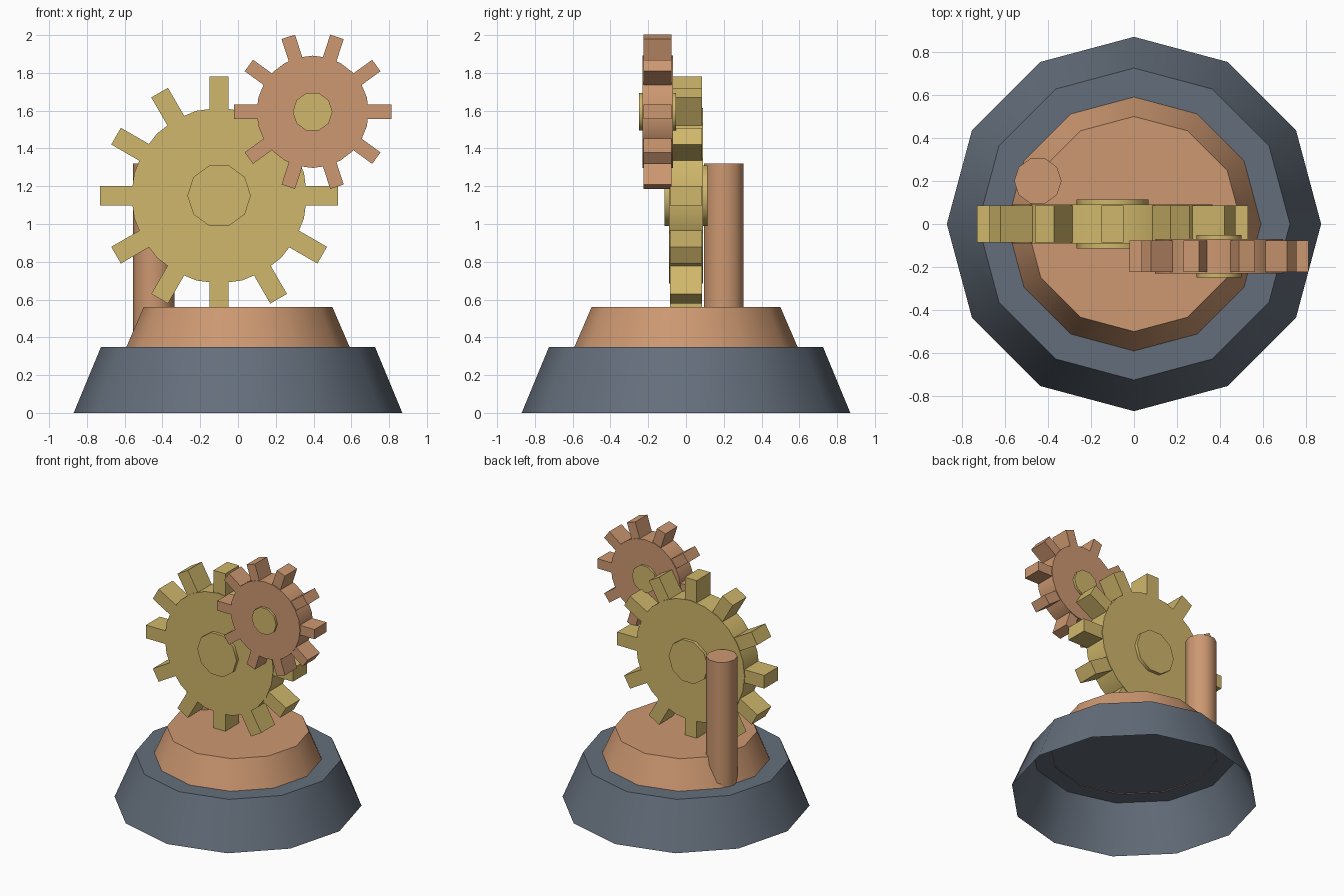
import bpy, bmesh
from math import cos, sin, tau, radians
from mathutils import Matrix, Vector

default = bpy.data.objects.get("Cube")
if default:
    bpy.data.objects.remove(default, do_unlink=True)


def make_material(name, rgb):
    mat = bpy.data.materials.new(name)
    mat.use_nodes = True
    mat.diffuse_color = (*rgb, 1)
    mat.node_tree.nodes["Principled BSDF"].inputs["Base Color"].default_value = (*rgb, 1)
    return mat


slate = make_material("slate grey", (0.127, 0.156, 0.198))
copper = make_material("copper", (0.61, 0.314, 0.165))
brass = make_material("brass", (0.63, 0.474, 0.147))


def finish(name, bm, mat, smooth=True):
    bmesh.ops.recalc_face_normals(bm, faces=bm.faces[:])
    mesh = bpy.data.meshes.new(name)
    bm.to_mesh(mesh)
    bm.free()
    mesh.materials.append(mat)
    obj = bpy.data.objects.new(name, mesh)
    bpy.context.collection.objects.link(obj)
    if smooth:
        bpy.ops.object.select_all(action="DESELECT")
        obj.select_set(True)
        bpy.context.view_layer.objects.active = obj
        bpy.ops.object.shade_smooth_by_angle(angle=radians(45))
    return obj


def drum(name, mat, sides, r_low, r_high, low, high, bottom=True, place=Matrix()):
    """Tapered prism along z with a corner on the x axis, moved by place."""
    bm = bmesh.new()
    rings = []
    for r, z in ((r_low, low), (r_high, high)):
        rings.append([bm.verts.new((r * cos(tau * i / sides), r * sin(tau * i / sides), z))
                      for i in range(sides)])
    a, b = rings
    for i in range(sides):
        j = (i + 1) % sides
        bm.faces.new((a[i], a[j], b[j], b[i]))
    bm.faces.new(b)
    if bottom:
        bm.faces.new(a[::-1])
    bm.transform(place)
    return finish(name, bm, mat)


def gear(name, mat, centre, count, body_r, tip_r, tooth_width, thick, tooth_thick, hub_r, hub_thick):
    # local z runs along the axle, which points along y
    place = Matrix.Translation(centre) @ Matrix.Rotation(radians(90), 4, "X")
    drum(name + "_wheel", mat, 24, body_r, body_r, -thick / 2, thick / 2, place=place)
    drum(name + "_hub", brass, 10, hub_r, hub_r, -hub_thick / 2, hub_thick / 2, place=place)
    bm = bmesh.new()
    root = body_r * 0.9
    for i in range(count):
        turn = Matrix.Rotation(tau * i / count, 4, "Z")
        shift = Matrix.Translation(((root + tip_r) / 2, 0, 0))
        size = Matrix.Diagonal((tip_r - root, tooth_width, tooth_thick, 1))
        bmesh.ops.create_cube(bm, size=1, matrix=place @ turn @ shift @ size)
    finish(name + "_teeth", bm, mat, smooth=False)


# Stepped base: hollow lower skirt and raised platform
drum("base_skirt", slate, 12, 0.87, 0.725, 0, 0.35, bottom=False)
drum("base_platform", copper, 12, 0.592, 0.5, 0.346, 0.56, bottom=False)

# Upright post behind the gears
drum("post", copper, 10, 0.11, 0.11, 0.352, 1.32,
     place=Matrix.Translation((-0.447, 0.2, 0)))

# Meshed gears
gear("large_gear", brass, Vector((-0.1, 0, 1.15)), 12, 0.465, 0.63, 0.102, 0.18, 0.17, 0.168, 0.23)
gear("small_gear", copper, Vector((0.395, -0.15, 1.594)), 10, 0.297, 0.417, 0.075, 0.16, 0.148, 0.105, 0.196)
